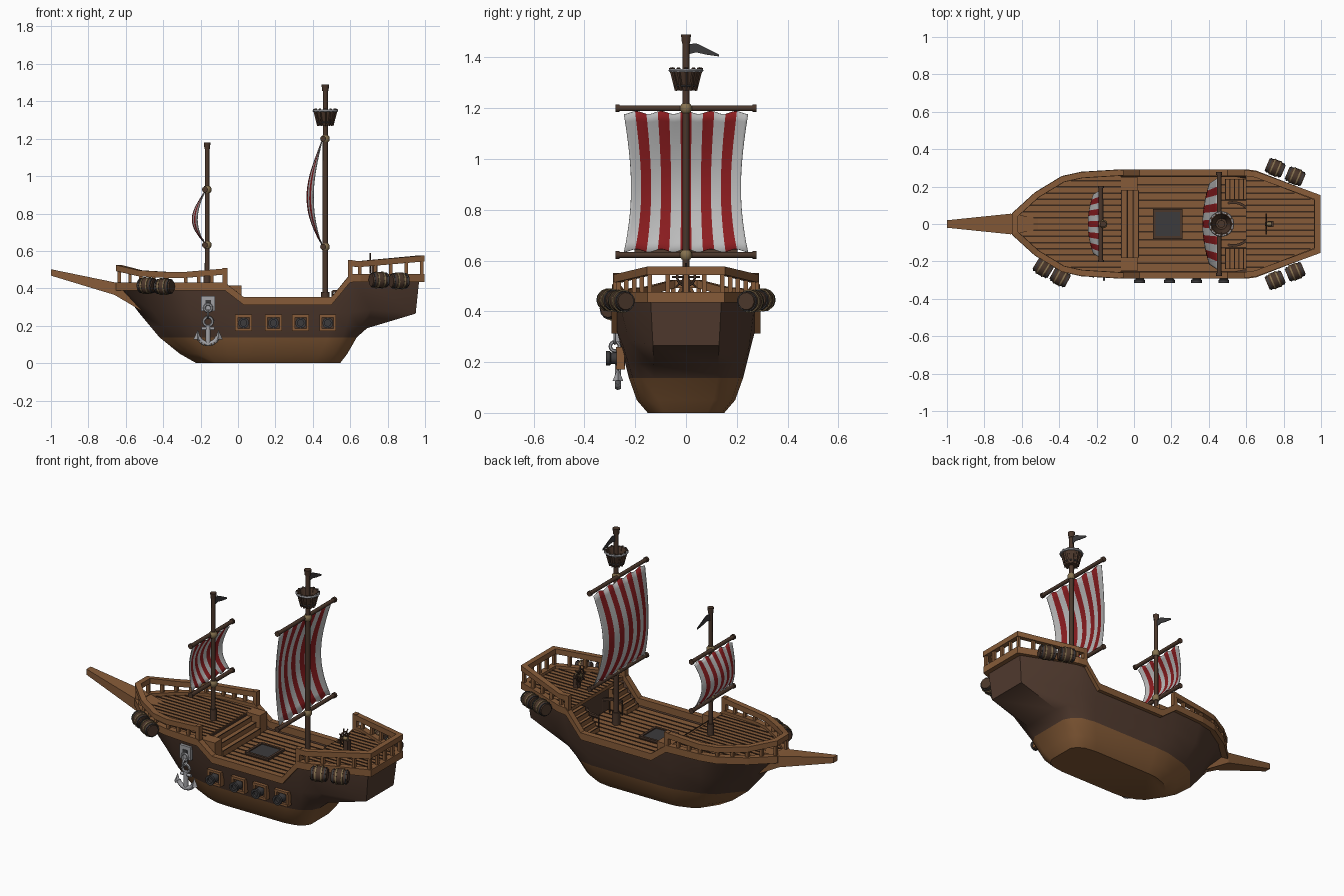
import bpy, math
from mathutils import Vector

if "Cube" in bpy.data.objects:
    bpy.data.objects.remove(bpy.data.objects["Cube"])


def mat(name, r, g, b):
    m = bpy.data.materials.new(name)
    m.use_nodes = True
    m.diffuse_color = (r, g, b, 1)
    m.node_tree.nodes["Principled BSDF"].inputs["Base Color"].default_value = (r, g, b, 1)
    return m


TRIM = mat("light wood", .24, .105, .04)
HULL = mat("dark hull wood", .082, .043, .028)
KEEL = mat("lower hull wood", .225, .1, .036)
DARK = mat("dark wood", .07, .038, .024)
GAP = mat("plank gap", .04, .02, .011)
WHITE = mat("sail white", .5, .5, .5)
RED = mat("sail red", .26, .012, .014)
IRON = mat("dark iron", .045, .043, .045)
STEEL = mat("pale steel", .36, .36, .38)
GOLD = mat("tan band", .24, .17, .08)


def mesh(name, verts, faces, mats, index=None, smooth=False):
    me = bpy.data.meshes.new(name)
    me.from_pydata([tuple(v) for v in verts], [], faces)
    ob = bpy.data.objects.new(name, me)
    bpy.context.collection.objects.link(ob)
    for m in mats if isinstance(mats, list) else [mats]:
        me.materials.append(m)
    for p in me.polygons:
        p.material_index = index(p) if index else 0
    bpy.context.view_layer.objects.active = ob
    bpy.ops.object.select_all(action='DESELECT')
    ob.select_set(True)
    bpy.ops.object.mode_set(mode='EDIT')
    bpy.ops.mesh.select_all(action='SELECT')
    bpy.ops.mesh.remove_doubles(threshold=.0001)
    bpy.ops.mesh.normals_make_consistent(inside=False)
    bpy.ops.object.mode_set(mode='OBJECT')
    if smooth:
        bpy.ops.object.shade_smooth_by_angle(angle=math.radians(40))
    return ob


def loft(name, rings, mats, caps=(0, -1), closed=False, index=None, smooth=False):
    n, k = len(rings[0]), len(rings)
    faces = [(i * n + j, i * n + (j + 1) % n, (i + 1) % k * n + (j + 1) % n, (i + 1) % k * n + j)
             for i in range(k if closed else k - 1) for j in range(n)]
    if not closed:
        faces += [tuple(range(c % k * n, c % k * n + n)) for c in caps]
    return mesh(name, [v for r in rings for v in r], faces, mats, index, smooth)


def box(name, c, s, m):
    x, y, z = (v / 2 for v in s)
    ring = [(-x, -y), (x, -y), (x, y), (-x, y)]
    return loft(name, [[(c[0] + a, c[1] + b, c[2] + h) for a, b in ring] for h in (-z, z)], m)


def lathe(name, prof, base, axis, m, n=12):
    # profile of (radius, distance along axis)
    q = Vector((0, 0, 1)).rotation_difference(Vector(axis).normalized())
    turn = [2 * math.pi * j / n for j in range(n)]
    return loft(name, [[Vector(base) + q @ Vector((r * math.cos(a), r * math.sin(a), h)) for a in turn]
                       for r, h in prof], m, smooth=True)


def rod(name, a, b, r, m, r2=None, n=10):
    d = Vector(b) - Vector(a)
    return lathe(name, [(r, 0), (r if r2 is None else r2, d.length)], a, d, m, n)


def ring(name, c, r, t, rot, m):
    bpy.ops.mesh.primitive_torus_add(location=c, rotation=rot, major_radius=r, minor_radius=t,
                                     major_segments=16, minor_segments=6)
    bpy.context.object.name = name
    bpy.context.object.data.materials.append(m)
    bpy.ops.object.shade_smooth_by_angle()


def sweep(name, path, w, h, m, closed=False):
    # rectangular bar along a path, mitred in plan
    P, k, rings = [Vector(p) for p in path], len(path), []
    for i, p in enumerate(P):
        a = p - P[i - 1] if closed or i else P[1] - p
        b = P[(i + 1) % k] - p if closed or i < k - 1 else a
        a, b = (Vector((v.x, v.y, 0)).normalized() for v in (a, b))
        t = (a + b).normalized()
        s = Vector((-t.y, t.x, 0)) * (w / 2 / max(.5, t.dot(a)))
        u = Vector((0, 0, h / 2))
        rings.append([p + s + u, p - s + u, p - s - u, p + s - u])
    return loft(name, rings, m, closed=closed)


def mirrored(path):
    return path + [(x, -y, z) for x, y, z in reversed(path)]


# Hull: waterlines from keel to sheer, bow to stern
sheer = [(-.635, .05, .41), (-.52, .155, .41), (-.38, .24, .41), (-.28, .262, .41), (-.07, .275, .41),
         (.03, .275, .333), (.5, .275, .333), (.6, .275, .455), (.65, .268, .455), (.97, .14, .455)]
mid = [(-.53, 0, .27), (-.45, .1, .27), (-.34, .2, .27), (-.26, .235, .27), (-.07, .256, .27),
       (.03, .258, .27), (.5, .258, .27), (.6, .25, .27), (.71, .225, .285), (.95, .13, .265)]
low_x = [-.42, -.36, -.3, -.22, -.07, .03, .48, .56, .61, .635]
low_y = [0, .07, .14, .18, .22, .225, .225, .21, .175, .125]
low = [(x, y, .138) for x, y in zip(low_x, low_y)]
rib = [tuple(Vector(a).lerp(Vector(b), .4)) for a, b in zip(low[:-1], mid)] + [(.69, .127, .187)]
bilge = [(x * .74 if x < 0 else x * .92, y * .86, .05) for x, y, z in low]
keel = [(x * .53 if x < 0 else x * .86, y * .67, 0) for x, y, z in low]
loft("hull", [mirrored(r) for r in (keel, bilge, low, rib, mid, sheer)], [HULL, KEEL], caps=(0,),
     index=lambda p: 1 if p.center.z < .138 else 0, smooth=True)
sweep("gunwale", mirrored([(x + (.01 if x > .9 else 0), y, z) for x, y, z in sheer]),
      .035, .042, TRIM, closed=True)
loft("bowsprit", [[(x, -w, b), (x, w, b), (x, w, t), (x, -w, t)] for x, w, b, t in
                  ((-1, .02, .468, .502), (-.66, .055, .365, .432), (-.5, .03, .27, .41))], TRIM)


# Decks with plank gaps
def deck(name, pts, z, spacing):
    outline = pts + [(x, -y) for x, y in reversed(pts)]
    loft(name, [[(x, y, h) for x, y in outline] for h in (z - .02, z)], TRIM)

    def width(x):
        for (x0, y0), (x1, y1) in zip(pts, pts[1:]):
            if x0 <= x <= x1:
                return y0 + (y1 - y0) * (x - x0) / (x1 - x0)
        return 0
    xa, xb = pts[0][0], pts[-1][0]
    for i in range(-7, 8):
        y = i * spacing
        xs = [x for x in (xa + (xb - xa) * k / 100 for k in range(101)) if width(x) > abs(y) + .018]
        if xs and xs[-1] - xs[0] > .05:
            box(name + "_gap", ((xs[0] + xs[-1]) / 2, y, z + .001),
                (xs[-1] - xs[0], .008, .004), GAP)


deck("fore_deck", [(x, y) for x, y, z in sheer[:5]], .412, .033)
deck("main_deck", [(-.07, .255), (.54, .255), (.62, .24)], .305, .042)
deck("aft_deck", [(x, y) for x, y, z in sheer[7:]], .458, .033)
box("fore_bulkhead", (-.07, 0, .355), (.01, .49, .1), HULL)
box("aft_bulkhead", (.615, 0, .375), (.01, .47, .15), HULL)
for i in range(3):
    box("fore_step", (-.05 + i * .03, 0, .345 - i * .014), (.03, .36, .1 - i * .028), TRIM)
    box("fore_step_edge", (-.036 + i * .03, 0, .396 - i * .028), (.006, .36, .003), GAP)
for s in (-1, 1):
    box("fore_stair_side", (-.025, s * .215, .36), (.09, .07, .11), TRIM)
    for i in range(5):
        h = .025 * (i + 1)
        box("aft_step", (.5 + i * .024, s * .185, .305 + h / 2), (.026, .11, h), TRIM)
        box("aft_step_edge", (.49 + i * .024, s * .185, .306 + h), (.006, .11, .003), GAP)
    arc = [(.53 + .11 * math.cos(a * .18), s * .115 * math.sin(a * .18), .385) for a in range(2, 11)]
    sweep("curved_rail", arc, .014, .014, DARK)
    for p in arc[::2]:
        rod("curved_rail_post", (p[0], p[1], .3), p, .005, DARK, n=6)

# Hatch
sweep("hatch_frame", [(.18 + a * .072, b * .072, .311) for a, b in ((-1, -1), (1, -1), (1, 1), (-1, 1))],
      .014, .016, DARK, closed=True)
box("hatch_panel", (.18, 0, .309), (.135, .135, .008), IRON)


# Railings with evenly spaced posts
def railing(name, half, base, spacing):
    path = [Vector(p) for p in mirrored(half)]
    sweep(name + "_rail", path, .032, .032, TRIM)
    for a, b in zip(path, path[1:]):
        n = max(1, round((b - a).length / spacing))
        for i in range(n):
            p = a.lerp(b, i / n)
            box(name + "_post", (p.x, p.y, (p.z + base) / 2), (.018, .018, p.z - base), TRIM)
    for p in (path[0], path[-1]):
        box(name + "_end_post", (p.x, p.y, (p.z + base) / 2), (.026, .03, p.z - base + .036), TRIM)


rail_z = [.49, .472, .472, .48, .508]
railing("fore", [(p[0], p[1], z) for p, z in zip(sheer[4::-1], rail_z)], .415, .075)
railing("aft", [(.6, .272, .533), (.65, .265, .53), (.982, .143, .56)], .45, .08)


# Masts, sails and pennants
def mast(name, x, z0, z1, r, top, bottom, half, bulge):
    rod(name + "_mast", (x, 0, z0), (x, 0, z1), r, DARK, r * .9)
    rod(name + "_mast_foot", (x, 0, z0), (x, 0, z0 + .08), r * 1.5, DARK)
    rod(name + "_mast_cap", (x, 0, z1 - .035), (x, 0, z1), r * 1.1, DARK, r * 1.4)
    for z in (top, bottom):
        rod(name + "_yard", (x - .012, -half * 1.11, z), (x - .012, half * 1.11, z), .012, DARK)
        lathe(name + "_mast_band", [(.016, -.018), (.023, -.008), (.023, .008), (.016, .018)],
              (x, 0, z), (0, 0, 1), GOLD)
        for s in (-1, 1):
            rod(name + "_yard_end", (x - .012, s * half * 1.07, z), (x - .012, s * half * 1.13, z), .016, DARK)
    nu, nv, verts = 44, 16, []
    for j in range(nv + 1):
        t = j / nv
        f = math.sin(math.pi * t ** .88)
        for i in range(nu + 1):
            u = 2 * i / nu - 1
            wave = .006 * math.cos(u * 5 * math.pi) * abs(2 * t - 1) ** 6
            verts.append((x - .018 - bulge * f * (.55 + .45 * (1 - u * u)), u * half * (1 - .12 * f),
                          bottom + .018 + (top - bottom - .036) * t + wave))
    w = nu + 1
    faces = [(j * w + i, j * w + i + 1, (j + 1) * w + i + 1, (j + 1) * w + i)
             for j in range(nv) for i in range(nu)]
    sail = mesh(name + "_sail", verts, faces, [WHITE, RED],
                lambda p: (p.index % nu) // 4 % 2, smooth=True)
    sail.modifiers.new("thickness", 'SOLIDIFY').thickness = .003
    z = z1 - .06
    loft(name + "_pennant", [[(x + s, y, z + dz + h) for s, h in ((-.002, -k), (.002, -k), (.002, k), (-.002, k))]
                             for y, dz, k in ((0, 0, .02), (.04, .008, .018), (.08, -.006, .013), (.13, -.022, .004))],
         IRON)


mast("fore", -.165, .4, 1.18, .013, .928, .632, .18, .064)
mast("main", .467, .3, 1.49, .015, 1.2, .622, .245, .08)

# Crow's nest
lathe("lookout_basket", [(.035, 0), (.06, .085), (.054, .085), (.03, .012)], (.467, 0, 1.27), (0, 0, 1), DARK, 12)
ring("lookout_lower_hoop", (.467, 0, 1.288), .042, .005, (0, 0, 0), IRON)
ring("lookout_rim", (.467, 0, 1.349), .062, .007, (0, 0, 0), STEEL)
for i in range(12):
    a = i * math.pi / 6
    c, s = math.cos(a), math.sin(a)
    rod("lookout_stave", (.467 + .037 * c, .037 * s, 1.27), (.467 + .06 * c, .06 * s, 1.36), .007, DARK, n=4)


# Barrels slung along the sides
def barrel(name, c, angle):
    axis = Vector((math.cos(angle), math.sin(angle), 0))
    rows = [(.034, -.047), (.038, -.036), (.039, -.028), (.043, -.017), (.044, -.007),
            (.044, .007), (.043, .017), (.039, .028), (.038, .036), (.034, .047)]
    lathe(name, rows, c, axis, DARK, 12)
    for h, r, m in ((-.036, .039, IRON), (-.017, .044, GOLD), (.017, .044, GOLD), (.036, .039, IRON)):
        rod(name + "_hoop", Vector(c) + axis * (h - .004), Vector(c) + axis * (h + .004), r + .002, m, n=12)


barrel("fore_barrel", (-.485, -.235, .415), -.55)
barrel("fore_barrel", (-.395, -.285, .41), -.5)
for s in (-1, 1):
    barrel("aft_barrel", (.755, s * .3, .445), -s * .4)
    barrel("aft_barrel", (.862, s * .255, .44), -s * .4)

# Cannons on the front side
for x in (.03, .19, .335, .48):
    for s in (-1, 1):
        box("gun_port_beam", (x, -.258, .215 + s * .037), (.09, .035, .014), TRIM)
        box("gun_port_jamb", (x + s * .038, -.258, .215), (.014, .03, .085), TRIM)
    box("gun_port_back", (x, -.25, .215), (.07, .02, .07), DARK)
    lathe("cannon", [(.026, 0), (.022, .045), (.029, .05), (.029, .065), (.017, .065), (.017, .05)],
          (x, -.25, .215), (0, -1, 0), IRON, 12)

# Anchor on its chain
ax, ay, upright = -.16, -.268, (math.pi / 2, 0, 0)
box("anchor_plate", (ax, ay, .32), (.075, .02, .08), STEEL)
box("anchor_plate_inset", (ax, ay - .01, .325), (.03, .004, .025), IRON)
ring("chain_link", (ax, ay - .012, .295), .02, .007, upright, STEEL)
ring("chain_link", (ax, ay - .012, .262), .018, .007, (math.pi / 2, 0, math.pi / 2), STEEL)
ring("anchor_ring", (ax, ay, .222), .024, .008, upright, STEEL)
rod("anchor_shank", (ax, ay, .095), (ax, ay, .205), .013, STEEL)
rod("anchor_stock", (ax - .035, ay, .185), (ax + .035, ay, .185), .009, STEEL)
curve = [Vector((ax + .055 * math.sin(i * .3), ay, .158 - .055 * math.cos(i * .3))) for i in range(-4, 5)]
for a, b in zip(curve, curve[1:]):
    rod("anchor_arm", a, b, .013, STEEL)
for p, s in ((curve[0], -1), (curve[-1], 1)):
    rod("anchor_fluke", p + Vector((s * .006, 0, -.012)), p + Vector((s * .004, 0, .038)), .021, STEEL, .001, 4)

# Steering wheel
box("wheel_stand", (.73, 0, .49), (.03, .03, .08), DARK)
ring("wheel_rim", (.708, 0, .535), .035, .005, (0, math.pi / 2, 0), DARK)
for i in range(4):
    d = Vector((0, math.cos(i * math.pi / 4), math.sin(i * math.pi / 4))) * .055
    rod("wheel_spoke", Vector((.708, 0, .535)) - d, Vector((.708, 0, .535)) + d, .004, DARK, n=6)
rod("wheel_hub", (.7, 0, .535), (.735, 0, .535), .011, GOLD)
